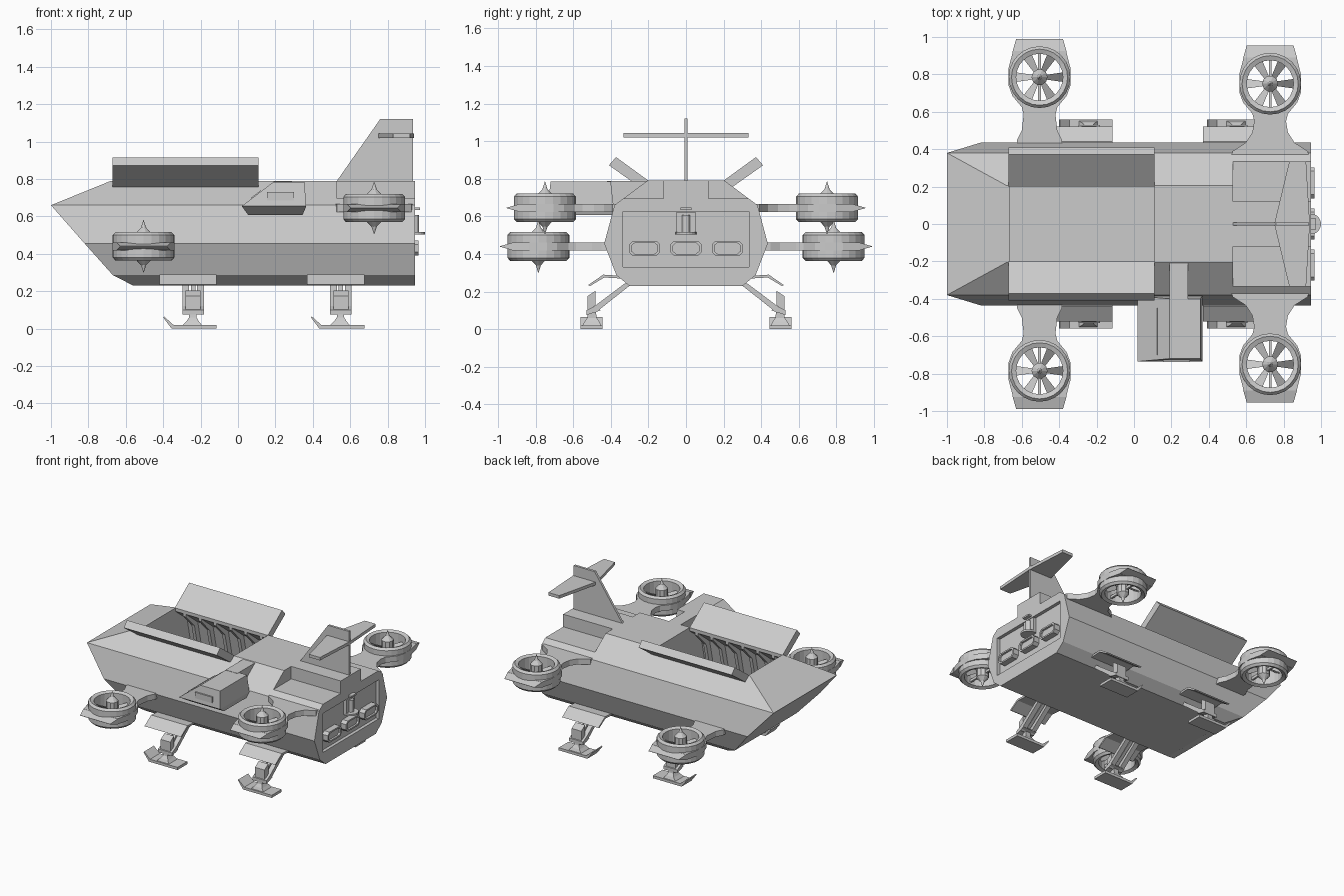
import bpy, bmesh
from math import pi, cos, sin
from mathutils import Matrix, Vector

if "Cube" in bpy.data.objects:
    bpy.data.objects.remove(bpy.data.objects["Cube"])


def make(name, verts, faces):
    bm = bmesh.new()
    vs = [bm.verts.new(v) for v in verts]
    for f in faces:
        bm.faces.new([vs[i] for i in f])
    bmesh.ops.recalc_face_normals(bm, faces=bm.faces)
    me = bpy.data.meshes.new(name)
    bm.to_mesh(me)
    bm.free()
    ob = bpy.data.objects.new(name, me)
    bpy.context.collection.objects.link(ob)
    return ob


def stack(name, rings):
    """Closed solid through a list of equal-length rings of 3D points."""
    n = len(rings[0])
    faces = [list(range(n)), list(range(n * (len(rings) - 1), n * len(rings)))]
    for r in range(len(rings) - 1):
        for i in range(n):
            j = (i + 1) % n
            faces.append([r * n + i, r * n + j, (r + 1) * n + j, (r + 1) * n + i])
    return make(name, [p for ring in rings for p in ring], faces)


def prism(name, pts, axis, a, b):
    """Extrude a 2D outline along x (y,z points), y (x,z points) or z (x,y points)."""
    place = {'x': lambda p, d: (d, p[0], p[1]),
             'y': lambda p, d: (p[0], d, p[1]),
             'z': lambda p, d: (p[0], p[1], d)}[axis]
    return stack(name, [[place(p, d) for p in pts] for d in (a, b)])


def box(name, x0, x1, y0, y1, z0, z1):
    return prism(name, [(x0, y0), (x1, y0), (x1, y1), (x0, y1)], 'z', z0, z1)


def rects(name, levels):
    """Loft of rectangles given as (z, x0, x1, y0, y1)."""
    return stack(name, [[(x0, y0, z), (x1, y0, z), (x1, y1, z), (x0, y1, z)]
                        for z, x0, x1, y0, y1 in levels])


def lathe(name, prof, n, center, closed=False):
    """Spin (radius, z) points about a vertical axis."""
    cx, cy, cz = center
    rings = [[(cx + r * cos(2 * pi * i / n), cy + r * sin(2 * pi * i / n), cz + z)
              for i in range(n)] for r, z in prof]
    if not closed:
        return stack(name, rings)
    m = len(rings)
    faces = [[r * n + i, r * n + (i + 1) % n, (r + 1) % m * n + (i + 1) % n, (r + 1) % m * n + i]
             for r in range(m) for i in range(n)]
    return make(name, [p for ring in rings for p in ring], faces)


def cut(ob, cutter):
    mod = ob.modifiers.new("cut", 'BOOLEAN')
    mod.operation, mod.solver, mod.object = 'DIFFERENCE', 'EXACT', cutter
    bpy.context.view_layer.objects.active = ob
    bpy.ops.object.modifier_apply(modifier=mod.name)
    bpy.data.objects.remove(cutter)


def flip(pts, s):
    return [(p[0] * s, p[1]) for p in pts]


# Hull with open cargo bay, rear recess and roof notches
hull = rects("hull", [(.23, -.56, .945, -.30, .30), (.287, -.67, .945, -.37, .37),
                      (.455, -.82, .945, -.435, .435), (.66, -1, .945, -.38, .38),
                      (.79, -.68, .945, -.205, .205)])
bay = [(.2, .9), (.2, .765), (.34, .655), (.385, .455), (.34, .33)]
cut(hull, prism("bay_cutter", bay + [(-y, z) for y, z in reversed(bay)], 'x', -.665, .11))
cut(hull, box("rear_cutter", .92, 1.1, -.335, .335, .33, .625))
for s in (1, -1):
    cut(hull, prism("notch_cutter", flip([(.12, .695), (.45, .695), (.45, .9), (.12, .9)], s), 'x', .53, 1.1))

for s in (1, -1):
    # Roof doors standing open and the bay ribs below them
    prism("bay_door", flip([(.2, .79), (.372, .915), (.41, .872), (.238, .75)], s), 'x', -.67, .11)
    for i in range(6):
        x = -.6 + i * .128
        prism("bay_rib", flip([(.2, .785), (.2, .745), (.3, .64), (.345, .45), (.3, .33), (.345, .33),
                               (.39, .455), (.345, .66)], s), 'x', x, x + .025)
    box("bay_bench", -.62, .08, min(.26 * s, .36 * s), max(.26 * s, .36 * s), .40, .43)

# Side lookout pod with roof arm and windows
rects("lookout_pod", [(.607, .055, .345, -.66, -.385), (.655, .02, .365, -.735, -.385),
                      (.785, .19, .355, -.72, -.40)])
box("lookout_arm", .19, .29, -.42, -.19, .65, .787)
box("lookout_side_window", .155, .30, -.738, -.70, .685, .73)
prism("lookout_front_window", [(.07, .70), (.122, .74), (.13, .73), (.08, .68)], 'y', -.70, -.45)

# Tail fin and stabilizer
prism("tail_fin", [(.525, .785), (.76, 1.12), (.935, 1.12), (.935, .785)], 'y', -.009, .009)
prism("stabilizer", [(.75, 0), (.83, .333), (.92, .333), (.94, 0), (.92, -.333), (.83, -.333)],
      'z', 1.02, 1.043)

# Rear hatch fittings
for y in (-.22, 0, .22):
    w, h, c = .083, .04, .02
    outline = [(w - c, -h), (w, -h + c), (w, h - c), (w - c, h),
               (-w + c, h), (-w, h - c), (-w, -h + c), (-w + c, -h)]
    frame = prism("rear_window_frame", [(y + a, .43 + b) for a, b in outline], 'x', .915, .965)
    cut(frame, prism("window_cutter", [(y + a * .84, .43 + b * .72) for a, b in outline], 'x', .95, 1))
box("rear_turret_base", .91, .945, -.052, .052, .51, .62)
lathe("rear_turret_ledge", [(.055, 0), (.055, .014)], 20, (.945, 0, .503))
lathe("rear_turret_post", [(.022, 0), (.022, .09)], 12, (.945, 0, .517))
box("rear_light_bar", .94, .972, -.03, .03, .635, .647)


def rotor(label, cx, cy, cz, s, root):
    # Arm plate: half-widths along its length, widened around the duct
    side = root + [(.085, cy - .20), (.095, cy - .16), (.145, cy - .10), (.165, cy - .045),
                   (.165, cy + .05), (.142, cy + .14)]
    pts = [(cx + w, y * s) for w, y in side] + [(cx - w, y * s) for w, y in reversed(side)]
    arm = prism(label + "_rotor_arm", pts, 'z', cz - .021, cz + .021)
    c = (cx, cy * s, cz)
    cut(arm, lathe("hole_cutter", [(.14, -.2), (.14, .2)], 24, c))
    # Tapered arm tip
    a, b = (cy + .135) * s, (cy + .205) * s
    stack(label + "_rotor_tip", [[(cx + .145, a, cz - .021), (cx + .145, a, cz + .021),
                                  (cx - .145, a, cz + .021), (cx - .145, a, cz - .021)],
                                 [(cx + .125, b, cz - .001), (cx + .125, b, cz + .001),
                                  (cx - .125, b, cz + .001), (cx - .125, b, cz - .001)]])
    # Duct, spindle, blades
    lathe(label + "_rotor_duct", [(.125, -.066), (.15, -.076), (.165, -.06), (.165, .06),
                                  (.15, .076), (.125, .066)], 24, c, True)
    lathe(label + "_rotor_spindle", [(.001, -.14), (.014, -.10), (.043, -.07), (.043, .07),
                                     (.014, .10), (.001, .14)], 10, c)
    for i in range(6):
        blade = stack(label + "_rotor_blade",
                      [[(r, -w, -.018), (r, w, .012), (r, w, .018), (r, -w, -.012)]
                       for r, w in ((.03, .012), (.13, .026))])
        blade.data.transform(Matrix.Translation(c) @ Matrix.Rotation(i * pi / 3, 4, 'Z'))
    box(label + "_rotor_strut", cx - .007, cx + .007, c[1] - .13, c[1] + .13, cz - .05, cz - .03)


def leg(label, x, s):
    # Foot with raised toe, and ankle
    y0, y1 = sorted((.443 * s, .56 * s))
    prism(label + "_foot", [(x - .115, 0), (x + .125, 0), (x + .125, .02), (x - .105, .02),
                            (x - .155, .065), (x - .16, .06)], 'y', y0, y1)
    yc = .50 * s
    rects(label + "_ankle", [(.015, x - .06, x + .05, yc - .052, yc + .052),
                             (.04, x - .035, x + .03, yc - .04, yc + .04),
                             (.06, x - .022, x + .018, yc - .025, yc + .025),
                             (.10, x - .022, x + .018, yc - .02, yc + .02)])
    # Twin diagonal rails with cross members
    for dx in (-.058, .022):
        prism(label + "_rail", flip([(.27, .255), (.31, .255), (.53, .09), (.485, .085)], s),
              'x', x + dx, x + dx + .036)
    prism(label + "_crossbar", flip([(.455, .10), (.53, .075), (.53, .10), (.48, .125)], s), 'x', x - .058, x + .058)
    prism(label + "_brace", flip([(.30, .24), (.33, .24), (.51, .105), (.49, .10)], s), 'x', x - .012, x + .012)
    # Knee guard and bay flap
    prism(label + "_knee_guard", flip([(.48, .13), (.525, .09), (.525, .175), (.48, .205)], s), 'x', x - .04, x + .04)
    prism(label + "_flap", flip([(.35, .27), (.36, .285), (.44, .29), (.52, .235), (.51, .23), (.435, .275)], s),
          'x', x - .18, x + .125)


for s, side in ((1, "left"), (-1, "right")):
    rotor("front_" + side, -.505, .785, .44, s, [(.125, .40), (.12, .45), (.095, .50)])
    rotor("rear_" + side, .728, .75, .645, s, [(.21, .36), (.2, .39), (.13, .435), (.095, .49)])
    leg("front_" + side + "_leg", -.24, s)
    leg("rear_" + side + "_leg", .55, s)
